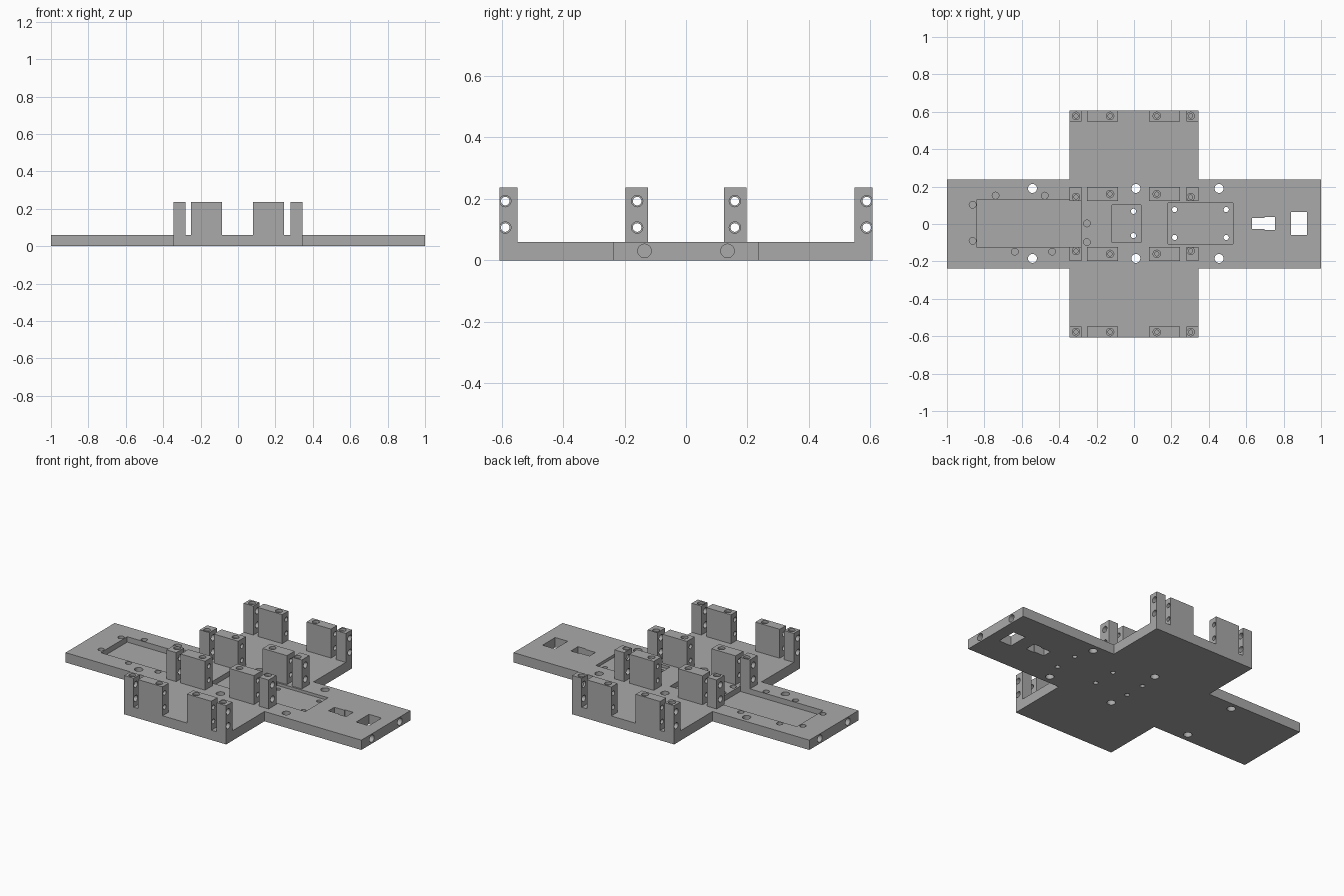
import bpy, bmesh, math
from mathutils import Matrix, Vector

old = bpy.data.objects.get("Cube")
if old:
    bpy.data.objects.remove(old, do_unlink=True)

grey = bpy.data.materials.new("machined_grey")
grey.use_nodes = True
colour = (0.4, 0.4, 0.4, 1)
grey.diffuse_color = colour
grey.node_tree.nodes["Principled BSDF"].inputs["Base Color"].default_value = colour

DECK, TOP = 0.06, 0.237


def add_box(bm, x0, x1, y0, y1, z0, z1):
    size = Matrix.Diagonal((x1 - x0, y1 - y0, z1 - z0, 1))
    mid = Matrix.Translation(((x0 + x1) / 2, (y0 + y1) / 2, (z0 + z1) / 2))
    bmesh.ops.create_cube(bm, size=1, matrix=mid @ size)


def add_cyl(bm, start, axis, length, radius):
    axis = Vector(axis)
    rot = axis.to_track_quat('Z', 'Y').to_matrix().to_4x4()
    mid = Matrix.Translation(Vector(start) + axis * length / 2)
    bmesh.ops.create_cone(bm, cap_ends=True, segments=24, radius1=radius,
                          radius2=radius, depth=length, matrix=mid @ rot)


def make_object(name, bm):
    mesh = bpy.data.meshes.new(name)
    bmesh.ops.recalc_face_normals(bm, faces=bm.faces[:])
    bm.to_mesh(mesh)
    bm.free()
    mesh.materials.append(grey)
    obj = bpy.data.objects.new(name, mesh)
    bpy.context.collection.objects.link(obj)
    return obj


def cut(obj, cutters):
    # Carve each cutter mesh in turn, then bake the result
    helpers = []
    for bm in cutters:
        helper = make_object("cutter", bm)
        helper.hide_render = True
        helpers.append(helper)
        mod = obj.modifiers.new("cut", 'BOOLEAN')
        mod.operation = 'DIFFERENCE'
        mod.solver = 'EXACT'
        mod.object = helper
    graph = bpy.context.evaluated_depsgraph_get()
    mesh = bpy.data.meshes.new_from_object(obj.evaluated_get(graph))
    obj.modifiers.clear()
    obj.data = mesh
    for helper in helpers:
        bpy.data.objects.remove(helper, do_unlink=True)


# Cross-shaped base plate
L, W, A, B = 1.0, 0.237, 0.345, 0.607
quarter = [(L, -W), (L, W), (A, W), (A, B)]
outline = quarter + [(-x, y) for x, y in reversed(quarter[1:])]
outline += [(-L, -W), (-A, -W), (-A, -B), (A, -B), (A, -W)]
bm = bmesh.new()
face = bm.faces.new([bm.verts.new((x, y, 0)) for x, y in outline])
grown = bmesh.ops.extrude_face_region(bm, geom=[face])["geom"]
bmesh.ops.translate(bm, vec=(0, 0, DECK),
                    verts=[v for v in grown if isinstance(v, bmesh.types.BMVert)])
plate = make_object("base_plate", bm)

# Recessed pockets
pockets = bmesh.new()
add_box(pockets, -0.84, -0.28, -0.125, 0.13, 0.027, 0.1)
add_box(pockets, -0.117, 0.037, -0.098, 0.102, 0.03, 0.1)
add_box(pockets, 0.183, 0.53, -0.107, 0.113, 0.043, 0.1)

# Through windows and bolt holes
through = bmesh.new()
add_box(through, 0.84, 0.925, -0.058, 0.065, -0.1, 0.1)
for x in (-0.543, 0.01, 0.455):
    for y in (-0.184, 0.19):
        add_cyl(through, (x, y, -0.1), (0, 0, 1), 0.2, 0.024)
for x, y in [(-0.003, 0.068), (-0.003, -0.062), (0.217, 0.077),
             (0.493, 0.077), (0.217, -0.072), (0.493, -0.072)]:
    add_cyl(through, (x, y, -0.1), (0, 0, 1), 0.2, 0.014)
narrow_slot = bmesh.new()
add_box(narrow_slot, 0.63, 0.72, -0.026, 0.031, -0.1, 0.1)
wide_slot = bmesh.new()
add_box(wide_slot, 0.697, 0.753, -0.032, 0.037, -0.1, 0.1)

# Blind screw holes in the deck and in both ends
blind = bmesh.new()
for x, y in [(-0.863, 0.103), (-0.863, -0.09), (-0.74, 0.152), (-0.477, 0.152),
             (-0.637, -0.148), (-0.438, -0.148), (-0.252, 0.003), (-0.252, -0.097)]:
    add_cyl(blind, (x, y, 0.02), (0, 0, 1), 0.1, 0.018)
for side in (-1, 1):
    for y in (-0.135, 0.135):
        add_cyl(blind, (side * 0.9, y, 0.031), (side, 0, 0), 0.2, 0.022)
cut(plate, [pockets, through, narrow_slot, wide_slot, blind])

# Upright blocks: x start, x end, top hole x, side hole radius, name
columns = [(-0.345, -0.28, -0.31, 0.0185, "right_post"),
           (-0.25, -0.085, -0.128, 0.014, "right_block"),
           (0.08, 0.245, 0.122, 0.014, "left_block"),
           (0.28, 0.345, 0.303, 0.0185, "left_post")]
# Rows: y near, y far, side hole y, name
rows = [(0.123, 0.197, 0.159, "inner"), (0.548, 0.607, 0.588, "outer")]
for x0, x1, hole_x, radius, col_name in columns:
    for near, far, hole_y, row_name in rows:
        for s, end in ((-1, "front"), (1, "back")):
            y0, y1 = sorted((s * near, s * far))
            bm = bmesh.new()
            add_box(bm, x0, x1, y0, y1, DECK, TOP)
            block = make_object(f"{end}_{row_name}_{col_name}", bm)
            # Pair of holes running sideways
            side_holes = bmesh.new()
            for z in (0.107, 0.193):
                add_cyl(side_holes, (x0 - 0.05, s * hole_y, z), (1, 0, 0),
                        x1 - x0 + 0.1, radius)
            # Counterbored screw hole in the top
            top_y = 0.578 if row_name == "outer" else (0.144 if "post" in col_name else 0.16)
            bore, pilot = bmesh.new(), bmesh.new()
            add_cyl(bore, (hole_x, s * top_y, TOP - 0.015), (0, 0, 1), 0.05, 0.02)
            add_cyl(pilot, (hole_x, s * top_y, 0.15), (0, 0, 1), 0.15, 0.011)
            cut(block, [side_holes, bore, pilot])
